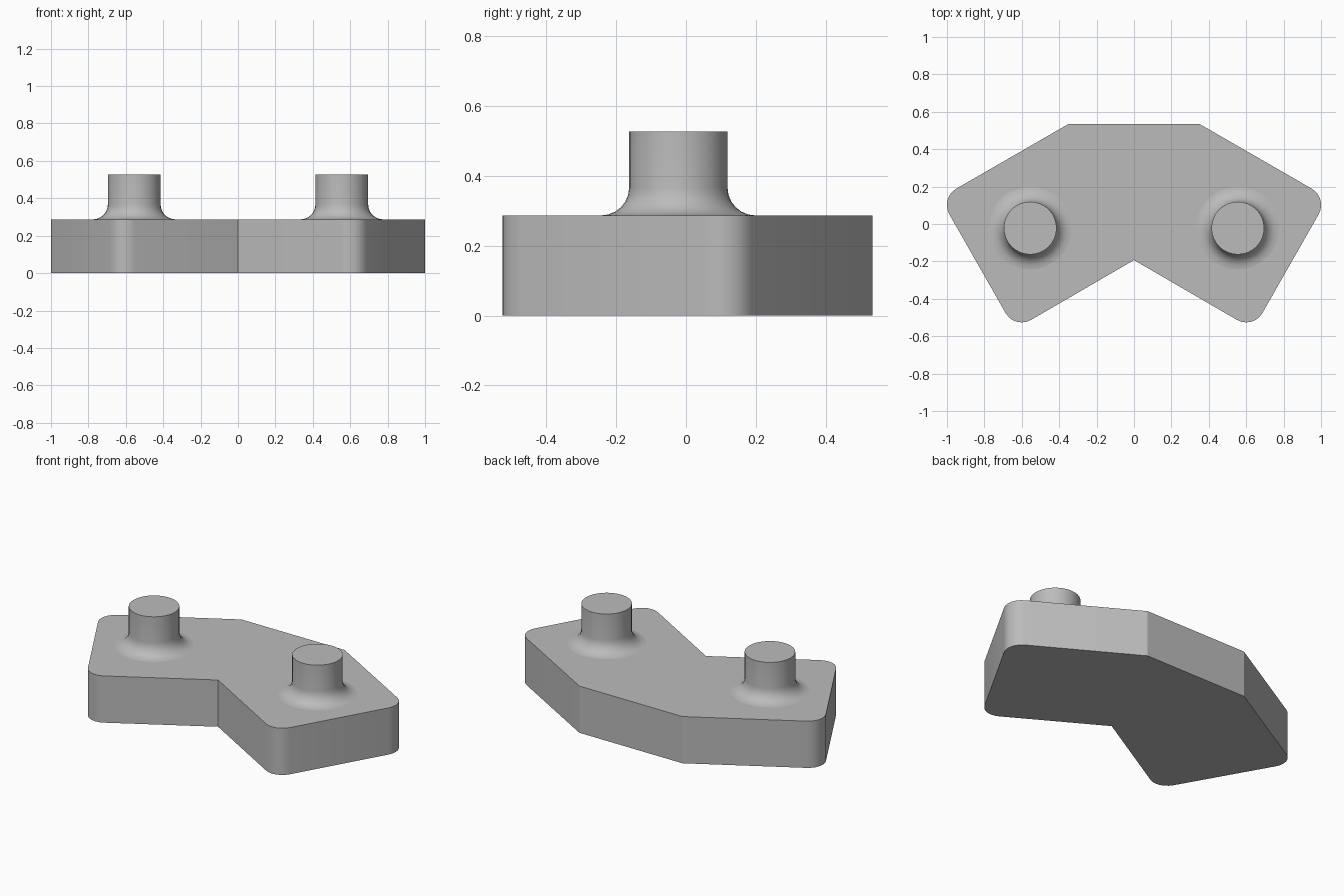
import bpy, bmesh, math
from mathutils import Vector

if "Cube" in bpy.data.objects:
    bpy.data.objects.remove(bpy.data.objects["Cube"])

grey = bpy.data.materials.new("plain grey")
grey.use_nodes = True
grey.diffuse_color = (0.5, 0.5, 0.5, 1)
grey.node_tree.nodes["Principled BSDF"].inputs["Base Color"].default_value = (0.5, 0.5, 0.5, 1)

SLAB_TOP, PEG_TOP = 0.287, 0.527
PEG_RADIUS, FILLET = 0.141, 0.08


def finish(bm, name):
    bmesh.ops.recalc_face_normals(bm, faces=bm.faces)
    mesh = bpy.data.meshes.new(name)
    bm.to_mesh(mesh)
    bm.free()
    obj = bpy.data.objects.new(name, mesh)
    bpy.context.collection.objects.link(obj)
    mesh.materials.append(grey)
    bpy.ops.object.select_all(action="DESELECT")
    obj.select_set(True)
    bpy.context.view_layer.objects.active = obj
    bpy.ops.object.shade_smooth_by_angle(angle=math.radians(28))
    return obj


def rounded(corner, before, after, radius=0.1, steps=6):
    """Arc that rounds a right-angled corner."""
    c = Vector(corner)
    u = (Vector(before) - c).normalized() * radius
    v = (Vector(after) - c).normalized() * radius
    angles = [math.pi / 2 * i / steps for i in range(steps + 1)]
    return [c + u * (1 - math.sin(a)) + v * (1 - math.cos(a)) for a in angles]


# Bent slab: half outline, mirrored, then extruded
notch, low, high, back = (0, -0.193), (0.637, -0.563), (1.037, 0.139), (0.35, 0.535)
half = rounded(low, notch, high) + rounded(high, low, back) + [Vector(back)]
outline = [Vector(notch)] + half + [Vector((-p.x, p.y)) for p in reversed(half)]
bm = bmesh.new()
base = bm.faces.new([bm.verts.new((p.x, p.y, 0)) for p in outline])
top = bmesh.ops.extrude_face_region(bm, geom=[base], use_keep_orig=True)
bmesh.ops.translate(bm, vec=(0, 0, SLAB_TOP),
                    verts=[g for g in top["geom"] if isinstance(g, bmesh.types.BMVert)])
finish(bm, "bent_slab")

# Pegs: turned profile with a concave fillet at the foot
arc = [math.pi / 2 * i / 6 for i in range(7)]
profile = [(PEG_RADIUS + FILLET * (1 - math.sin(a)),
            SLAB_TOP + FILLET * (1 - math.cos(a))) for a in arc]
profile.append((PEG_RADIUS, PEG_TOP))
SIDES = 32
for name, x in (("left_peg", 0.555), ("right_peg", -0.555)):
    bm = bmesh.new()
    rings = [[bm.verts.new((r * math.cos(math.tau * i / SIDES),
                            r * math.sin(math.tau * i / SIDES), z))
              for i in range(SIDES)] for r, z in profile]
    for a, b in zip(rings, rings[1:]):
        for i in range(SIDES):
            j = (i + 1) % SIDES
            bm.faces.new((a[i], a[j], b[j], b[i]))
    bm.faces.new(rings[-1])
    finish(bm, name).location = (x, -0.022, 0)
